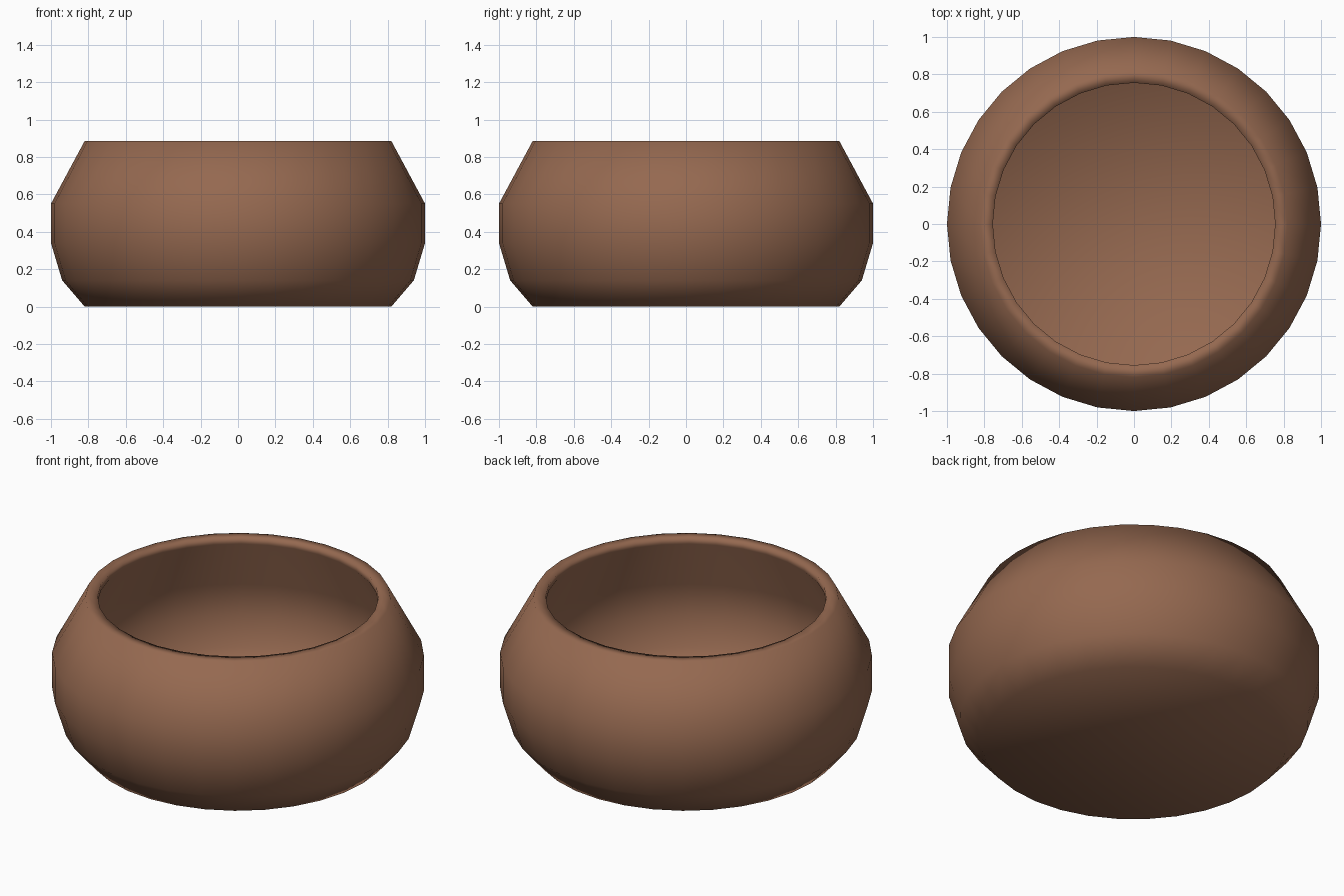
import bpy, bmesh, math

if "Cube" in bpy.data.objects:
    bpy.data.objects.remove(bpy.data.objects["Cube"])

SIDES = 32
# Outer wall from the base up, over the rim, then down the inner wall to the floor
PROFILE = [(0.82, 0.0), (0.94, 0.14), (1.0, 0.34), (1.0, 0.55), (0.82, 0.885),
           (0.755, 0.885), (0.755, 0.85), (0.93, 0.53), (0.93, 0.35),
           (0.88, 0.18), (0.78, 0.06)]

clay = bpy.data.materials.new("brown clay")
clay.diffuse_color = (0.30, 0.14, 0.08, 1)
clay.use_nodes = True
clay.node_tree.nodes["Principled BSDF"].inputs["Base Color"].default_value = clay.diffuse_color

# Lathe the profile into rings
bm = bmesh.new()
rings = []
for r, z in PROFILE:
    rings.append([bm.verts.new((r * math.cos(2 * math.pi * i / SIDES),
                                r * math.sin(2 * math.pi * i / SIDES), z))
                  for i in range(SIDES)])
for a, b in zip(rings, rings[1:]):
    for i in range(SIDES):
        j = (i + 1) % SIDES
        bm.faces.new((a[i], a[j], b[j], b[i]))

# Base and inside floor
bm.faces.new(rings[0][::-1])
bm.faces.new(rings[-1])
for f in bm.faces:
    f.smooth = True

mesh = bpy.data.meshes.new("bowl")
bm.to_mesh(mesh)
bm.free()
mesh.materials.append(clay)
bowl = bpy.data.objects.new("bowl", mesh)
bpy.context.collection.objects.link(bowl)
